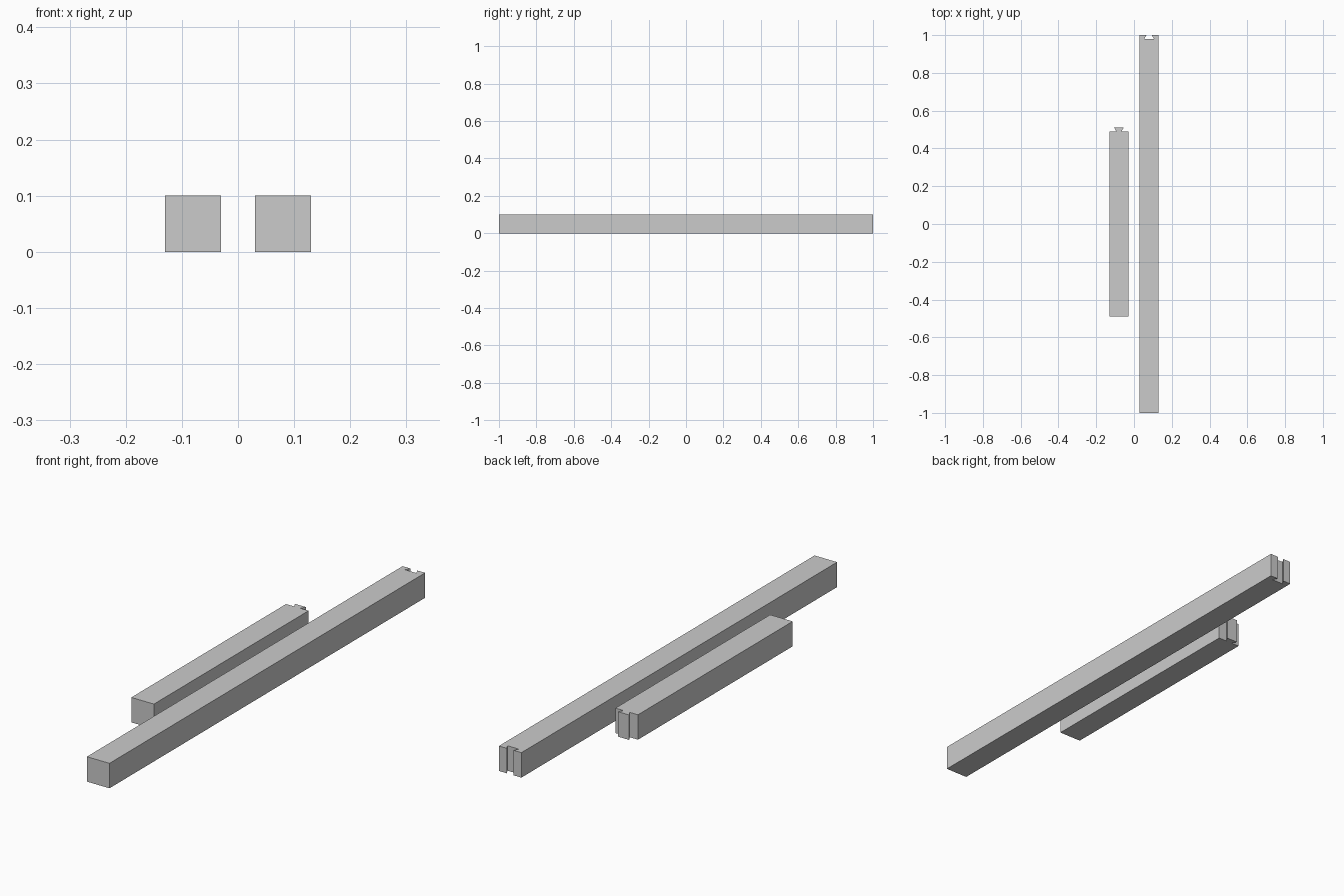
import bpy, bmesh

if "Cube" in bpy.data.objects:
    bpy.data.objects.remove(bpy.data.objects["Cube"])

HEIGHT = 0.1
grey = bpy.data.materials.new("plain grey")
grey.diffuse_color = (0.6, 0.6, 0.6, 1)
grey.use_nodes = True
grey.node_tree.nodes["Principled BSDF"].inputs["Base Color"].default_value = grey.diffuse_color


def bar(name, x, y0, y1, neck, tip, depth):
    """Square bar with a dovetail on its back end: depth > 0 tail, < 0 socket."""
    w = 0.05
    outline = [(-w, y0), (w, y0), (w, y1), (neck, y1), (tip, y1 + depth),
               (-tip, y1 + depth), (-neck, y1), (-w, y1)]
    bm = bmesh.new()
    base = bm.faces.new([bm.verts.new((x + px, py, 0)) for px, py in outline])
    ext = bmesh.ops.extrude_face_region(bm, geom=[base])
    top = [v for v in ext["geom"] if isinstance(v, bmesh.types.BMVert)]
    bmesh.ops.translate(bm, verts=top, vec=(0, 0, HEIGHT))
    bmesh.ops.recalc_face_normals(bm, faces=bm.faces)
    mesh = bpy.data.meshes.new(name)
    bm.to_mesh(mesh)
    bm.free()
    mesh.materials.append(grey)
    obj = bpy.data.objects.new(name, mesh)
    bpy.context.collection.objects.link(obj)


# Short bar with projecting tail, long bar with matching socket
bar("short_tail_bar", -0.08, -0.49, 0.49, 0.013, 0.025, 0.02)
bar("long_socket_bar", 0.08, -1.0, 1.0, 0.014, 0.026, -0.02)
